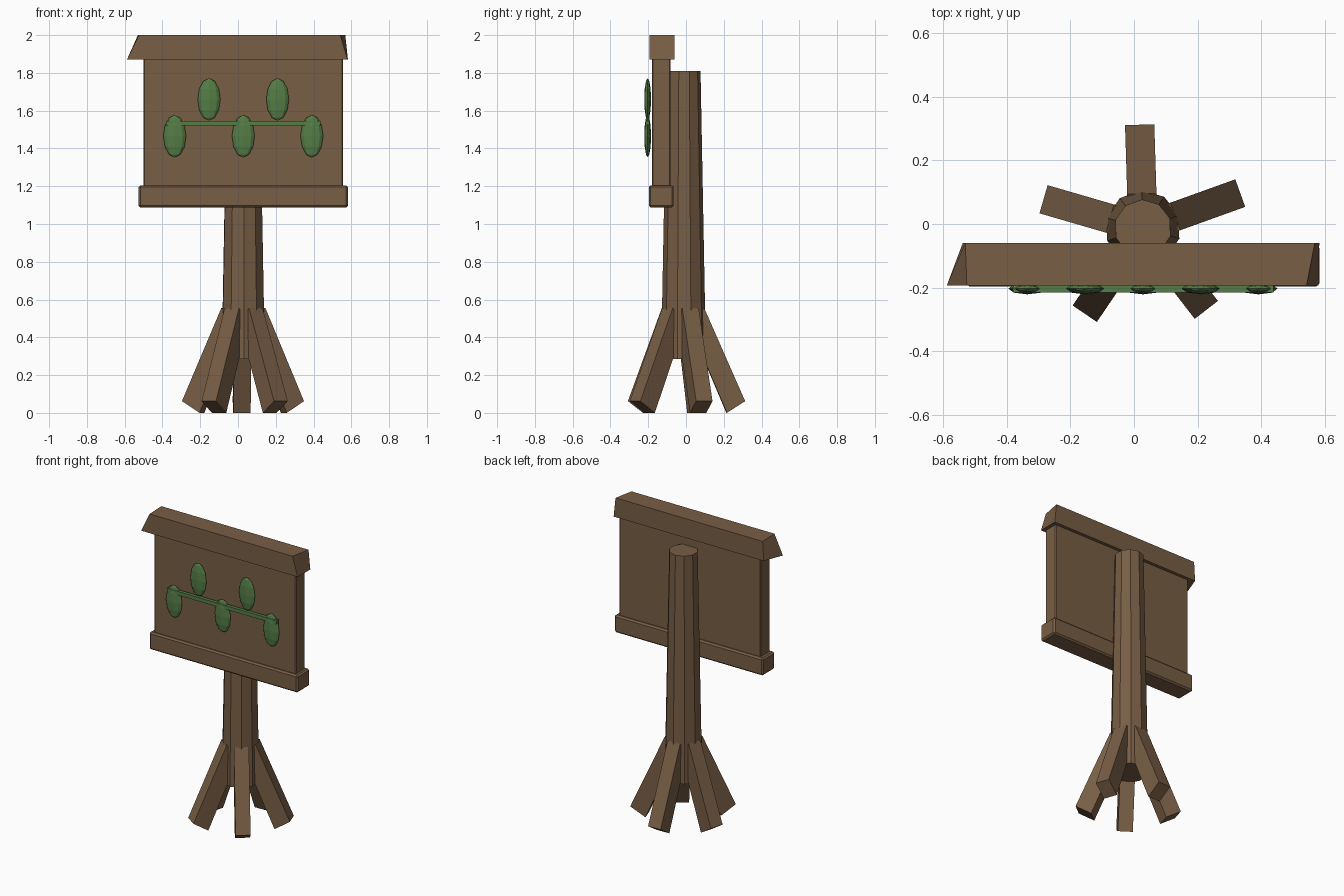
import bpy, bmesh, math
from mathutils import Matrix, Vector

if "Cube" in bpy.data.objects:
    bpy.data.objects.remove(bpy.data.objects["Cube"])


def material(name, rgb):
    m = bpy.data.materials.new(name)
    m.diffuse_color = (*rgb, 1)
    m.use_nodes = True
    m.node_tree.nodes["Principled BSDF"].inputs["Base Color"].default_value = m.diffuse_color
    return m


WOOD = material("brown wood", (0.188, 0.112, 0.060))
LEAF = material("leaf green", (0.090, 0.205, 0.060))
CX, CY = 0.028, -0.013        # post axis
TURN = math.radians(1.8)      # slight twist of post and legs


def finish(name, bm, mat):
    bmesh.ops.recalc_face_normals(bm, faces=bm.faces)
    me = bpy.data.meshes.new(name)
    bm.to_mesh(me)
    bm.free()
    me.materials.append(mat)
    ob = bpy.data.objects.new(name, me)
    bpy.context.collection.objects.link(ob)
    return ob


def box(name, lo, hi, mat, bevel=0):
    lo, hi = Vector(lo), Vector(hi)
    bm = bmesh.new()
    bmesh.ops.create_cube(bm, size=1)
    for v in bm.verts:
        v.co = (lo + hi) / 2 + v.co * (hi - lo)
    if bevel:
        bmesh.ops.bevel(bm, geom=bm.edges[:], offset=bevel, segments=1, affect='EDGES')
    return finish(name, bm, mat)


# Tapered ten-sided post
bm = bmesh.new()
bmesh.ops.create_cone(bm, cap_ends=True, segments=10, radius1=0.119, radius2=0.09,
                      depth=1.525)
bmesh.ops.transform(bm, verts=bm.verts, matrix=Matrix.Translation((CX, CY, 1.0475))
                    @ Matrix.Rotation(TURN, 4, 'Z'))
finish("post", bm, WOOD)

# Five splayed square legs, profile in (radius, height)
LEG = [(0.108, 0.555), (0.325, 0.062), (0.228, 0.0), (0.02, 0.49)]
for i in range(5):
    bm = bmesh.new()
    sides = [[bm.verts.new((r, w, z)) for r, z in LEG] for w in (-0.046, 0.046)]
    for s in sides:
        bm.faces.new(s)
    for k in range(4):
        n = (k + 1) % 4
        bm.faces.new((sides[0][k], sides[0][n], sides[1][n], sides[1][k]))
    angle = math.radians(90 + 72 * i) + TURN
    bmesh.ops.transform(bm, verts=bm.verts, matrix=Matrix.Translation((CX, CY, 0))
                        @ Matrix.Rotation(angle, 4, 'Z'))
    finish(f"leg_{i + 1}", bm, WOOD)

# Sign panel and bottom rail
box("sign_panel", (-0.50, -0.18, 1.15), (0.557, -0.082, 1.93), WOOD, 0.006)
box("bottom_rail", (-0.527, -0.197, 1.087), (0.582, -0.065, 1.205), WOOD, 0.01)

# Top beam with uneven hewn ends
cap = box("top_beam", (-1, -0.193, 1.87), (1, -0.06, 2.0), WOOD)
ENDS = {(0, 0, 0): -0.588, (0, 1, 0): -0.538, (0, 0, 1): -0.525, (0, 1, 1): -0.53,
        (1, 0, 0): 0.580, (1, 1, 0): 0.582, (1, 0, 1): 0.542, (1, 1, 1): 0.568}
for v in cap.data.vertices:
    v.co.x = ENDS[(int(v.co.x > 0), int(v.co.y > -0.12), int(v.co.z > 1.93))]

# Vine stem and five leaves, alternating below and above it
box("vine_stem", (-0.38, -0.215, 1.521), (0.438, -0.192, 1.546), LEAF)
for i in range(5):
    bm = bmesh.new()
    bmesh.ops.create_uvsphere(bm, u_segments=8, v_segments=6, radius=1)
    z = 1.66 if i % 2 else 1.465
    for v in bm.verts:
        v.co = Vector((-0.335 + 0.1815 * i + v.co.x * 0.06, -0.203 + v.co.y * 0.018,
                       z + v.co.z * 0.112))
    finish(f"leaf_{i + 1}", bm, LEAF)
